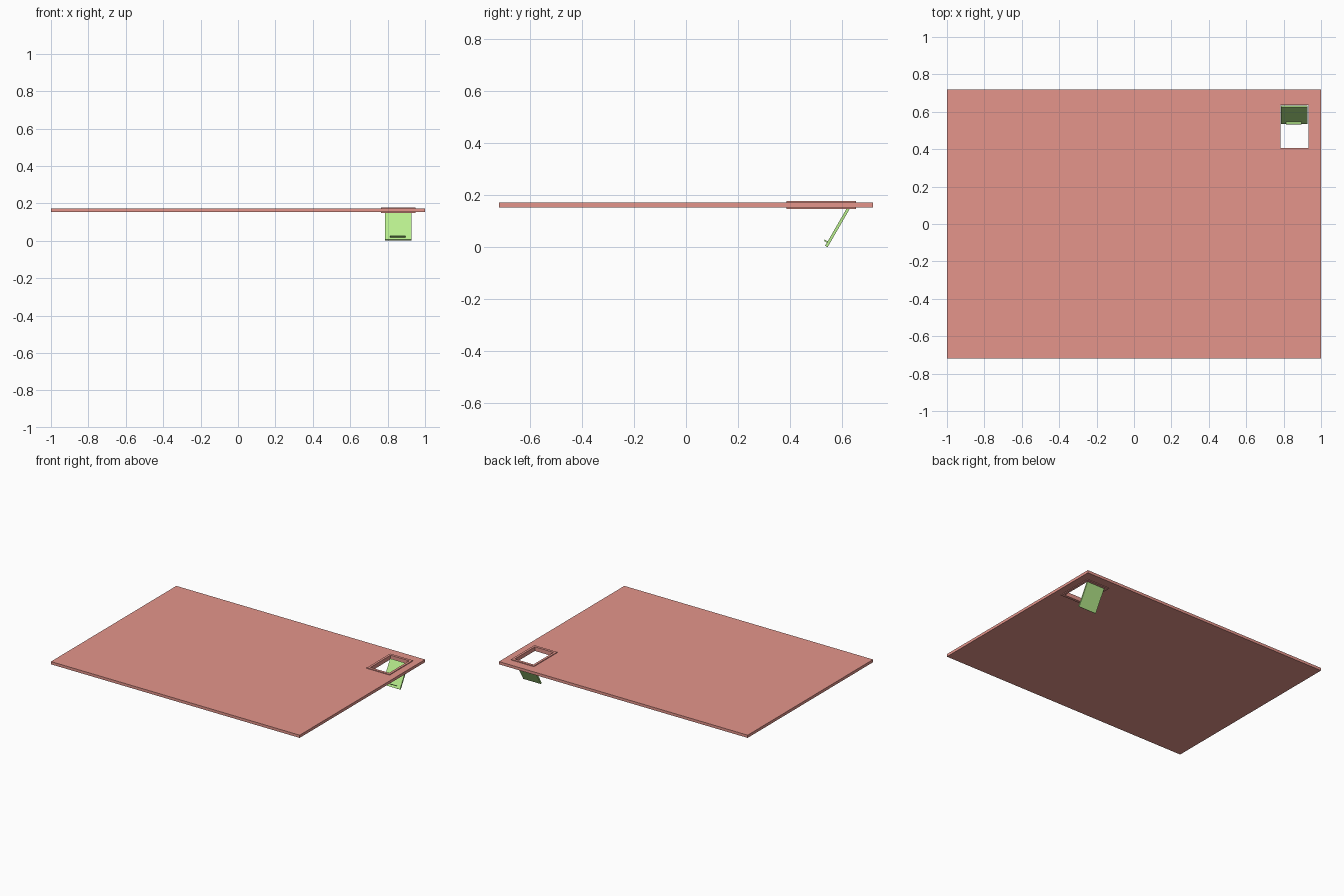
import bpy, bmesh, math
from mathutils import Matrix

if "Cube" in bpy.data.objects:
    bpy.data.objects.remove(bpy.data.objects["Cube"])


def material(name, color):
    m = bpy.data.materials.new(name)
    m.diffuse_color = color
    m.use_nodes = True
    m.node_tree.nodes["Principled BSDF"].inputs["Base Color"].default_value = m.diffuse_color
    return m


def finish(name, bm, mat):
    bmesh.ops.recalc_face_normals(bm, faces=bm.faces)
    mesh = bpy.data.meshes.new(name)
    bm.to_mesh(mesh)
    bm.free()
    mesh.materials.append(mat)
    ob = bpy.data.objects.new(name, mesh)
    bpy.context.collection.objects.link(ob)
    return ob


def box(name, x, y, z, mat):
    bm = bmesh.new()
    size = [b - a for a, b in (x, y, z)]
    mid = [(a + b) / 2 for a, b in (x, y, z)]
    bmesh.ops.create_cube(bm, size=1, matrix=Matrix.Translation(mid) @ Matrix.Diagonal((*size, 1)))
    return finish(name, bm, mat)


def holed_plate(name, outer, inner, z, mat):
    """Flat plate with a rectangular hole; rects are (x0, x1, y0, y1)."""
    bm = bmesh.new()

    def ring(r, h):
        x0, x1, y0, y1 = r
        return [bm.verts.new((x, y, h)) for x, y in ((x0, y0), (x1, y0), (x1, y1), (x0, y1))]

    loops = [ring(outer, z[0]), ring(outer, z[1]), ring(inner, z[1]), ring(inner, z[0])]
    for a, b in zip(loops, loops[1:] + loops[:1]):
        for i in range(4):
            j = (i + 1) % 4
            bm.faces.new((a[i], a[j], b[j], b[i]))
    return finish(name, bm, mat)


red = material("red", (0.78, 0.30, 0.26, 1))
green = material("green", (0.48, 0.85, 0.27, 1))

# Large panel and the slightly proud frame around its opening
hole = (0.782, 0.932, 0.405, 0.635)
frame_outer = (0.765, 0.949, 0.386, 0.654)
holed_plate("panel", (-1, 1, -0.72, 0.72), frame_outer, (0.153, 0.173), red)
holed_plate("opening_frame", frame_outer, hole, (0.148, 0.178), red)

# Hanging flap and its finger ledge, built upright then tilted
flap = box("flap", (0.786, 0.927), (-0.011, 0), (0, 0.178), green)
ledge = box("flap_ledge", (0.812, 0.896), (-0.024, -0.010), (0.014, 0.020), green)
tilt = Matrix.Translation((0, 0.545, 0)) @ Matrix.Rotation(math.radians(-30), 4, 'X')
for ob in (flap, ledge):
    ob.data.transform(tilt)
